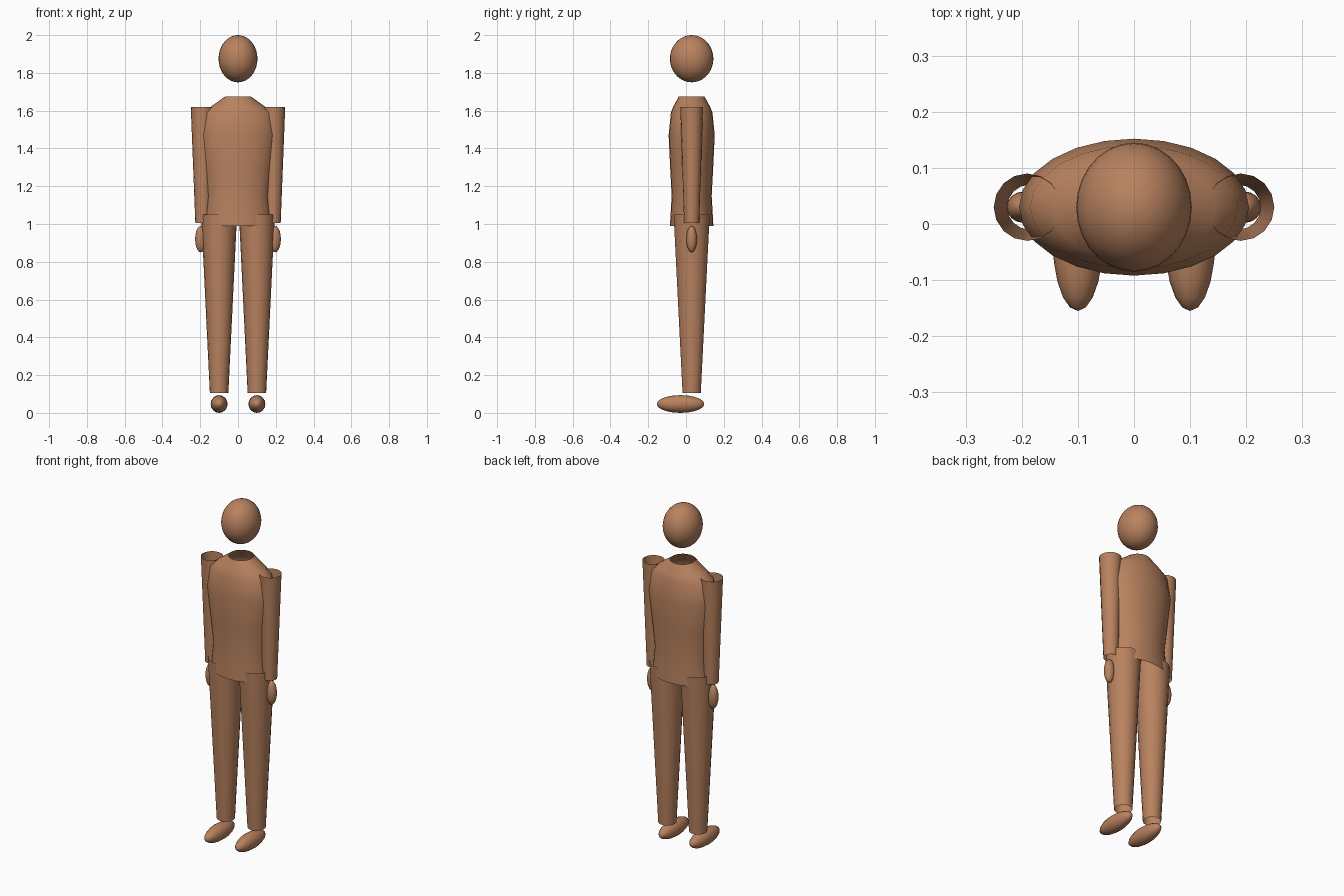
import bpy, bmesh, math
from mathutils import Matrix, Vector

if "Cube" in bpy.data.objects:
    bpy.data.objects.remove(bpy.data.objects["Cube"])

CY = 0.03  # depth of the body axis

brown = bpy.data.materials.new("warm brown")
brown.diffuse_color = (0.48, 0.223, 0.114, 1)
brown.use_nodes = True
brown.node_tree.nodes["Principled BSDF"].inputs["Base Color"].default_value = brown.diffuse_color


def finish(bm, name):
    bmesh.ops.recalc_face_normals(bm, faces=bm.faces)
    me = bpy.data.meshes.new(name)
    bm.to_mesh(me)
    bm.free()
    me.materials.append(brown)
    for p in me.polygons:
        p.use_smooth = True
    ob = bpy.data.objects.new(name, me)
    bpy.context.collection.objects.link(ob)
    return ob


def loft(name, sections, sides):
    """Open shell through elliptical sections (x, y, z, rx, ry)."""
    bm = bmesh.new()
    rings = []
    for x, y, z, rx, ry in sections:
        rings.append([bm.verts.new((x + rx * math.cos(a), y + ry * math.sin(a), z))
                      for a in (2 * math.pi * i / sides for i in range(sides))])
    for lo, hi in zip(rings, rings[1:]):
        for i in range(sides):
            j = (i + 1) % sides
            bm.faces.new((lo[i], lo[j], hi[j], hi[i]))
    return finish(bm, name)


def ellipsoid(name, centre, radii, sides, rings, along_y=False):
    bm = bmesh.new()
    bmesh.ops.create_uvsphere(bm, u_segments=sides, v_segments=rings, radius=1)
    if along_y:
        bm.transform(Matrix.Rotation(math.pi / 2, 4, 'X'))
    bm.transform(Matrix.Translation(Vector(centre)) @ Matrix.Diagonal((*radii, 1)))
    return finish(bm, name)


# Head
ellipsoid("head", (0, CY, 1.875), (0.103, 0.115, 0.125), 28, 18)

# Torso: hip, waist, chest, shoulder, open neck
loft("torso", [(0, CY, z, rx, ry) for z, rx, ry in (
    (0.99, 0.18, 0.115), (1.15, 0.165, 0.106), (1.30, 0.183, 0.114),
    (1.47, 0.205, 0.122), (1.59, 0.185, 0.110), (1.62, 0.145, 0.098),
    (1.675, 0.068, 0.068))], 24)

# Limbs, mirrored left and right
for side, s in (("left", 1), ("right", -1)):
    loft(side + "_arm", [(s * 0.186, CY, 1.005, 0.040, 0.040),
                         (s * 0.190, CY, 1.62, 0.060, 0.060)], 16)
    ellipsoid(side + "_hand", (s * 0.197, CY, 0.92), (0.030, 0.028, 0.07), 16, 10)
    loft(side + "_leg", [(s * 0.10, CY, 0.105, 0.049, 0.049),
                         (s * 0.10, CY, 1.05, 0.095, 0.097)], 18)
    ellipsoid(side + "_foot", (s * 0.10, -0.029, 0.047), (0.045, 0.126, 0.047), 16, 10, True)
